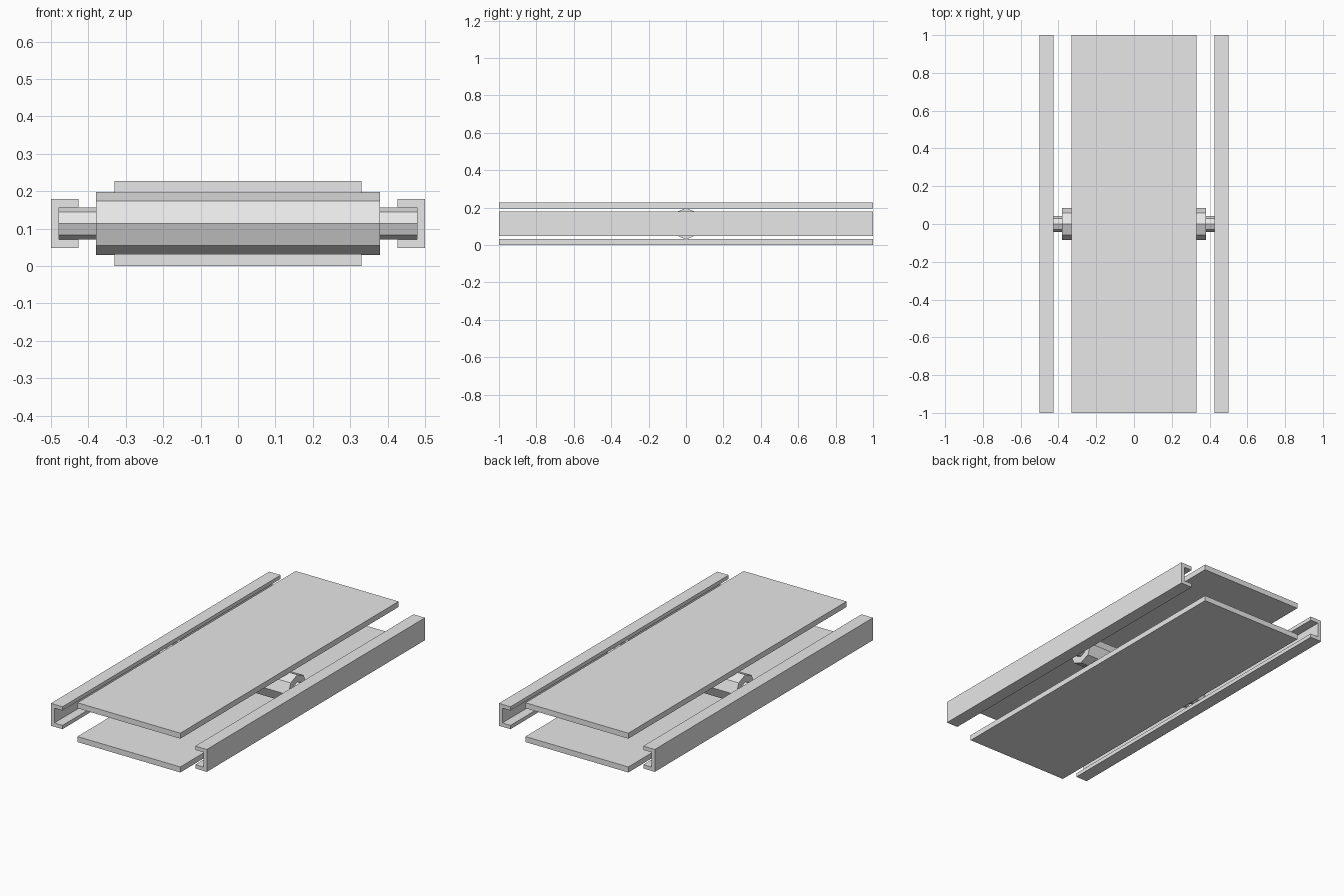
import bpy
import bmesh
import math
from mathutils import Matrix, Vector

cube = bpy.data.objects.get("Cube")
if cube:
    bpy.data.objects.remove(cube, do_unlink=True)

# Shared colour
grey = bpy.data.materials.new("light_grey")
grey.use_nodes = True
grey.diffuse_color = (0.8, 0.8, 0.8, 1)
grey.node_tree.nodes["Principled BSDF"].inputs["Base Color"].default_value = (0.8, 0.8, 0.8, 1)

MID_Z = 0.114
LENGTH = 2.0


def finish(name, bm):
    bmesh.ops.recalc_face_normals(bm, faces=bm.faces)
    mesh = bpy.data.meshes.new(name)
    bm.to_mesh(mesh)
    bm.free()
    mesh.materials.append(grey)
    obj = bpy.data.objects.new(name, mesh)
    bpy.context.collection.objects.link(obj)
    return obj


def extrude_profile(name, points, start, travel):
    """Close a flat outline and extrude it into a solid."""
    bm = bmesh.new()
    face = bm.faces.new([bm.verts.new(Vector(p) + start) for p in points])
    side = bmesh.ops.extrude_face_region(bm, geom=[face])["geom"]
    bmesh.ops.translate(bm, vec=travel,
                        verts=[v for v in side if isinstance(v, bmesh.types.BMVert)])
    return finish(name, bm)


def plate(name, z_low, thickness=0.032, width=0.66):
    bm = bmesh.new()
    bmesh.ops.create_cube(bm, size=1)
    bmesh.ops.scale(bm, vec=(width, LENGTH, thickness), verts=bm.verts)
    bmesh.ops.translate(bm, vec=(0, 0, z_low + thickness / 2), verts=bm.verts)
    finish(name, bm)


# Upper and lower plates
plate("lower_plate", 0)
plate("upper_plate", 0.196)

# Inward-facing channel rails
OUTER, INNER, HALF_H, WALL = 0.5, 0.426, 0.065, 0.022
half = [(INNER, HALF_H), (INNER, HALF_H - WALL), (OUTER - WALL, HALF_H - WALL)]
channel = [(OUTER, HALF_H)] + half
channel += [(x, -z) for x, z in reversed(channel)]
for name, side in (("left_rail", 1), ("right_rail", -1)):
    extrude_profile(name, [(side * x, 0, z) for x, z in channel],
                    Vector((0, -LENGTH / 2, MID_Z)), Vector((0, LENGTH, 0)))


# Stepped octagonal roller with axle stubs
def octagon(radius):
    return [(0, radius * math.cos(i * math.pi / 4), radius * math.sin(i * math.pi / 4))
            for i in range(8)]


bm = bmesh.new()
rings = []
for x, radius in ((-0.478, 0.043), (-0.38, 0.043), (-0.38, 0.084),
                  (0.38, 0.084), (0.38, 0.043), (0.478, 0.043)):
    rings.append([bm.verts.new(Vector(p) + Vector((x, 0, MID_Z))) for p in octagon(radius)])
for a, b in zip(rings, rings[1:]):
    for i in range(8):
        j = (i + 1) % 8
        bm.faces.new((a[i], a[j], b[j], b[i]))
bm.faces.new(rings[0])
bm.faces.new(rings[-1])
finish("roller", bm)
